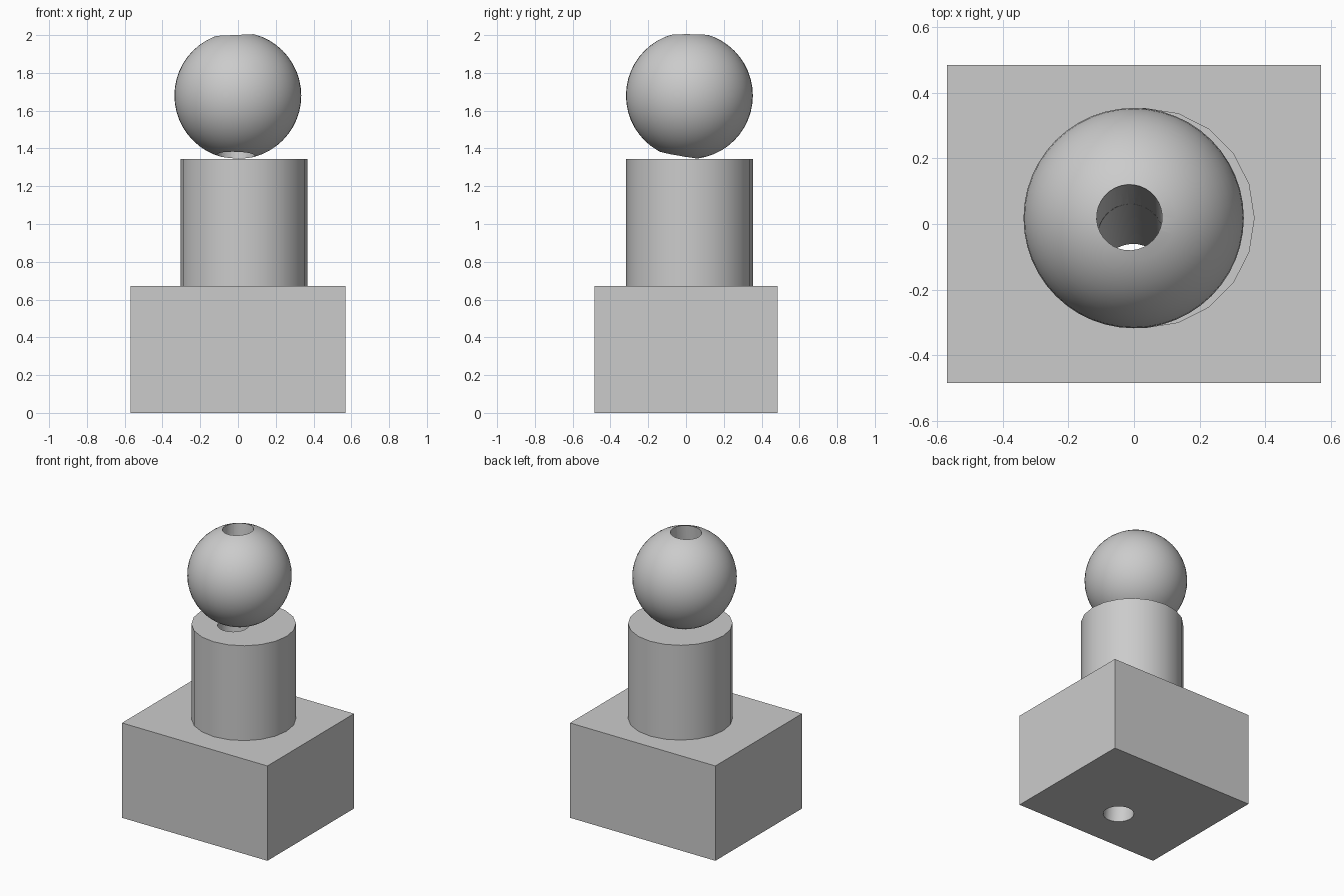
import bpy
from mathutils import Vector

default = bpy.data.objects.get("Cube")
if default:
    bpy.data.objects.remove(default, do_unlink=True)

R = 0.336  # shared radius: every part is two radii tall

grey = bpy.data.materials.new("plain grey")
grey.use_nodes = True
colour = (0.6, 0.6, 0.6, 1)
grey.diffuse_color = colour
grey.node_tree.nodes["Principled BSDF"].inputs["Base Color"].default_value = colour


def name_part(name):
    part = bpy.context.object
    part.name = name
    part.data.materials.append(grey)
    return part


# Block base
bpy.ops.mesh.primitive_cube_add(size=1, location=(0, 0, R))
base = name_part("base_block")
base.scale = (1.14, 0.97, 2 * R)
bpy.ops.object.transform_apply(location=False, rotation=False, scale=True)

# Round column, slightly off centre
bpy.ops.mesh.primitive_cylinder_add(vertices=20, radius=R, depth=2 * R,
                                    location=(0.032, 0.018, 3 * R))
column = name_part("column")

# Ball resting on the column
bpy.ops.mesh.primitive_uv_sphere_add(segments=48, ring_count=24, radius=R,
                                     location=(-0.001, 0.018, 5 * R))
ball = name_part("ball")

# Slightly tilted drill running through all three parts
bottom, top = Vector((-0.003, -0.161, 0)), Vector((-0.014, 0.02, 2))
axis = top - bottom
bpy.ops.mesh.primitive_cylinder_add(vertices=32, radius=0.1, depth=axis.length * 1.3,
                                    location=(bottom + top) / 2)
drill = name_part("drill_cutter")
drill.rotation_euler = axis.to_track_quat("Z", "Y").to_euler()
drill.hide_render = True
bpy.context.view_layer.update()

# Bore the hole, then smooth the round faces
for part in (base, column, ball):
    bpy.ops.object.select_all(action="DESELECT")
    part.select_set(True)
    bpy.context.view_layer.objects.active = part
    bore = part.modifiers.new("bore", "BOOLEAN")
    bore.object = drill
    bore.operation = "DIFFERENCE"
    bore.solver = "EXACT"
    bpy.ops.object.modifier_apply(modifier=bore.name)
    bpy.ops.object.shade_smooth_by_angle(angle=0.55)

bpy.data.objects.remove(drill, do_unlink=True)
